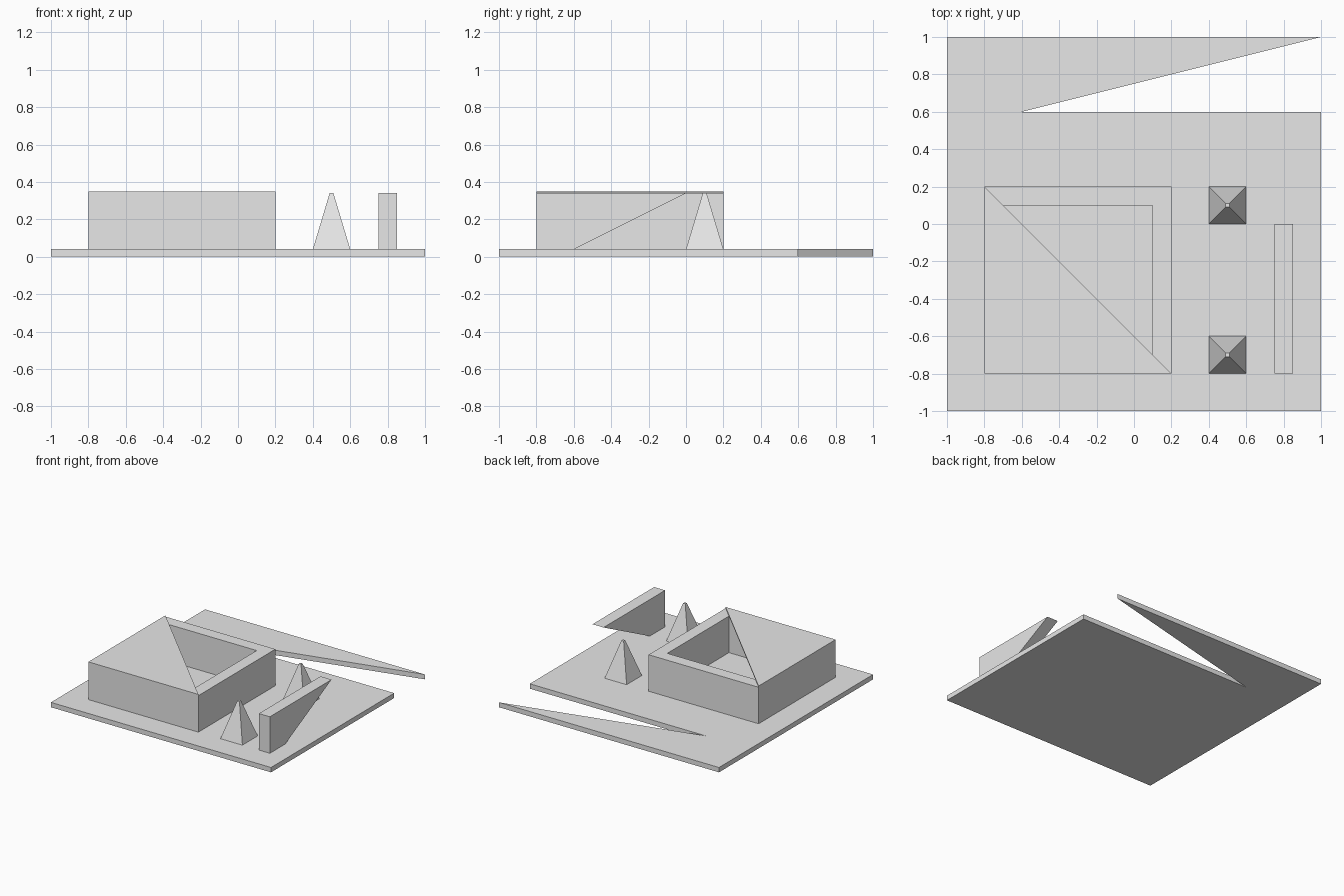
import bpy
import bmesh
from math import pi, sqrt
from mathutils import Vector

cube = bpy.data.objects.get("Cube")
if cube:
    bpy.data.objects.remove(cube, do_unlink=True)

FLOOR, TOP = 0.04, 0.34      # ground plate top, wall top

grey = bpy.data.materials.new("plain grey")
grey.use_nodes = True
grey.diffuse_color = (0.8, 0.8, 0.8, 1)
grey.node_tree.nodes["Principled BSDF"].inputs["Base Color"].default_value = (0.8, 0.8, 0.8, 1)


def finish(name, bm):
    bmesh.ops.recalc_face_normals(bm, faces=bm.faces)
    mesh = bpy.data.meshes.new(name)
    bm.to_mesh(mesh)
    bm.free()
    mesh.materials.append(grey)
    obj = bpy.data.objects.new(name, mesh)
    bpy.context.collection.objects.link(obj)
    return obj


def add_prism(bm, outline, sweep):
    """Sweep a closed outline of 3D points along a vector."""
    face = bm.faces.new([bm.verts.new(p) for p in outline])
    new = bmesh.ops.extrude_face_region(bm, geom=[face], use_keep_orig=True)["geom"]
    verts = [g for g in new if isinstance(g, bmesh.types.BMVert)]
    bmesh.ops.translate(bm, verts=verts, vec=sweep)


def prism(name, outline, sweep):
    bm = bmesh.new()
    add_prism(bm, outline, sweep)
    return finish(name, bm)


# Ground plate with a wedge-shaped notch
plate = [(-1, -1), (1, -1), (1, 0.6), (-0.6, 0.6), (1, 1), (-1, 1)]
prism("ground_plate", [(x, y, 0) for x, y in plate], (0, 0, FLOOR))

# Square courtyard walls: inset the top of a box and sink it to the floor
bm = bmesh.new()
lo, hi = -0.8, 0.2
add_prism(bm, [(lo, lo, FLOOR), (hi, lo, FLOOR), (hi, hi, FLOOR), (lo, hi, FLOOR)],
          (0, 0, TOP - FLOOR))
bmesh.ops.recalc_face_normals(bm, faces=bm.faces)
bm.normal_update()
top = max(bm.faces, key=lambda f: f.calc_center_median().z)
bottom = min(bm.faces, key=lambda f: f.calc_center_median().z)
bmesh.ops.inset_region(bm, faces=[top], thickness=0.1, use_even_offset=True)
sunk = bmesh.ops.extrude_discrete_faces(bm, faces=[top])["faces"][0]
bmesh.ops.translate(bm, verts=sunk.verts[:], vec=(0, 0, FLOOR - TOP))
bmesh.ops.delete(bm, geom=[sunk, bottom], context="FACES_ONLY")
finish("courtyard_walls", bm)

# Thin triangular roof over half of the courtyard
prism("half_roof", [(lo, lo, TOP), (hi, lo, TOP), (lo, hi, TOP)], (0, 0, 0.01))

# Wall with an undercut sloping end
profile = [(-0.8, FLOOR), (-0.6, FLOOR), (0, TOP), (-0.8, TOP)]
prism("overhanging_wall", [(0.75, y, z) for y, z in profile], (0.1, 0, 0))

# Two blunt four-sided spikes
for name, y in (("front_spike", -0.7), ("back_spike", 0.1)):
    bm = bmesh.new()
    bmesh.ops.create_cone(bm, cap_ends=True, segments=4, radius1=0.1 * sqrt(2),
                          radius2=0.01 * sqrt(2), depth=TOP - FLOOR)
    # Turn the square so its sides follow the axes, whichever way it starts
    v = max(bm.verts, key=lambda p: p.co.xy.length)
    if min(abs(v.co.x), abs(v.co.y)) < 0.01:
        for p in bm.verts:
            a, b = p.co.x, p.co.y
            p.co.x, p.co.y = (a - b) / sqrt(2), (a + b) / sqrt(2)
    bmesh.ops.translate(bm, verts=bm.verts, vec=Vector((0.5, y, (TOP + FLOOR) / 2)))
    finish(name, bm)
